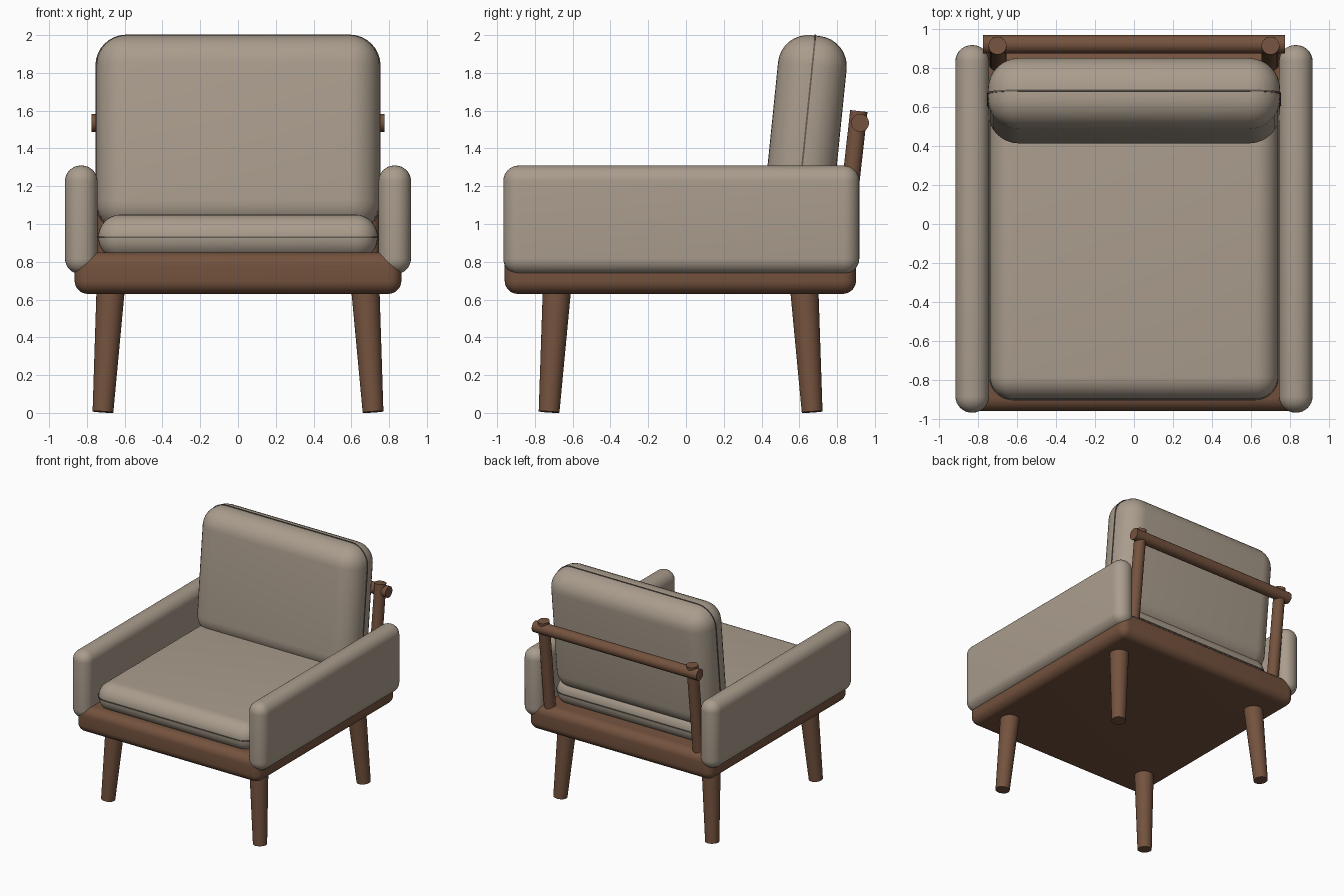
import bpy, math
from mathutils import Vector

if "Cube" in bpy.data.objects:
    bpy.data.objects.remove(bpy.data.objects["Cube"])


def material(name, rgb):
    m = bpy.data.materials.new(name)
    m.diffuse_color = (*rgb, 1)
    m.use_nodes = True
    m.node_tree.nodes["Principled BSDF"].inputs["Base Color"].default_value = m.diffuse_color
    return m


fabric = material("beige fabric", (0.40, 0.335, 0.265))
wood = material("brown wood", (0.175, 0.085, 0.048))
dark = material("dark seam", (0.13, 0.11, 0.09))


def finish(ob, name, mat):
    ob.name = name
    ob.data.materials.append(mat)
    bpy.context.view_layer.objects.active = ob
    bpy.ops.object.select_all(action='DESELECT')
    ob.select_set(True)
    bpy.ops.object.shade_smooth_by_angle(angle=math.radians(35))
    return ob


def rounded_box(name, centre, size, radius, mat, tilt=0, segments=8, upright_only=False):
    """Box with rounded edges; optionally only the four edges along local z."""
    bpy.ops.mesh.primitive_cube_add(size=1, location=centre, rotation=(tilt, 0, 0))
    ob = bpy.context.object
    for v in ob.data.vertices:
        v.co = Vector(a * b for a, b in zip(v.co, size))
    bev = ob.modifiers.new("round", 'BEVEL')
    bev.width = radius
    bev.segments = segments
    if upright_only:
        w = ob.data.attributes.new("bevel_weight_edge", 'FLOAT', 'EDGE')
        for e in ob.data.edges:
            a, b = (ob.data.vertices[i].co for i in e.vertices)
            w.data[e.index].value = 1.0 if abs(a.z - b.z) > 1e-5 else 0.0
        bev.limit_method = 'WEIGHT'
    bpy.ops.object.modifier_apply(modifier=bev.name)
    return finish(ob, name, mat)


def rod(name, start, end, r1, r2, mat=wood):
    """Tapered round bar between two points."""
    a, b = Vector(start), Vector(end)
    d = b - a
    bpy.ops.mesh.primitive_cone_add(vertices=32, radius1=r1, radius2=r2, depth=d.length,
                                    location=(a + b) / 2)
    ob = bpy.context.object
    ob.rotation_euler = d.to_track_quat('Z', 'Y').to_euler()
    return finish(ob, name, mat)


# wooden base
rounded_box("base", (0, -0.03, 0.74), (1.73, 1.86, 0.22), 0.07, wood)

# seat cushion with its seam
rounded_box("seat_cushion", (0, -0.07, 0.93), (1.48, 1.66, 0.24), 0.119, fabric)
rounded_box("seat_seam", (0, -0.07, 0.93), (1.49, 1.67, 0.009), 0.124, dark,
            upright_only=True)

# leaning back cushion with its seam
lean = math.radians(-5.8)
back = (0, 0.632, 1.475)
rounded_box("back_cushion", back, (1.50, 0.365, 1.05), 0.16, fabric, tilt=lean)
rounded_box("back_seam", back, (1.51, 1.06, 0.009), 0.165, dark,
            tilt=lean + math.pi / 2, upright_only=True)

for s, side in ((-1, "left"), (1, "right")):
    # padded arm
    rounded_box(side + "_arm", (s * 0.83, -0.025, 1.022), (0.172, 1.885, 0.575), 0.083, fabric)
    # splayed legs
    rod("front_leg_" + side, (s * 0.715, -0.725, 0.005), (s * 0.674, -0.683, 0.66), 0.055, 0.075)
    rod("back_leg_" + side, (s * 0.715, 0.668, 0.005), (s * 0.674, 0.626, 0.66), 0.055, 0.075)
    # leaning post of the back rail
    rod("back_post_" + side, (s * 0.70, 0.825, 0.80), (s * 0.70, 0.915, 1.598), 0.046, 0.046)

# horizontal back rail
rod("back_rail", (-0.775, 0.922, 1.535), (0.775, 0.922, 1.535), 0.047, 0.047)
